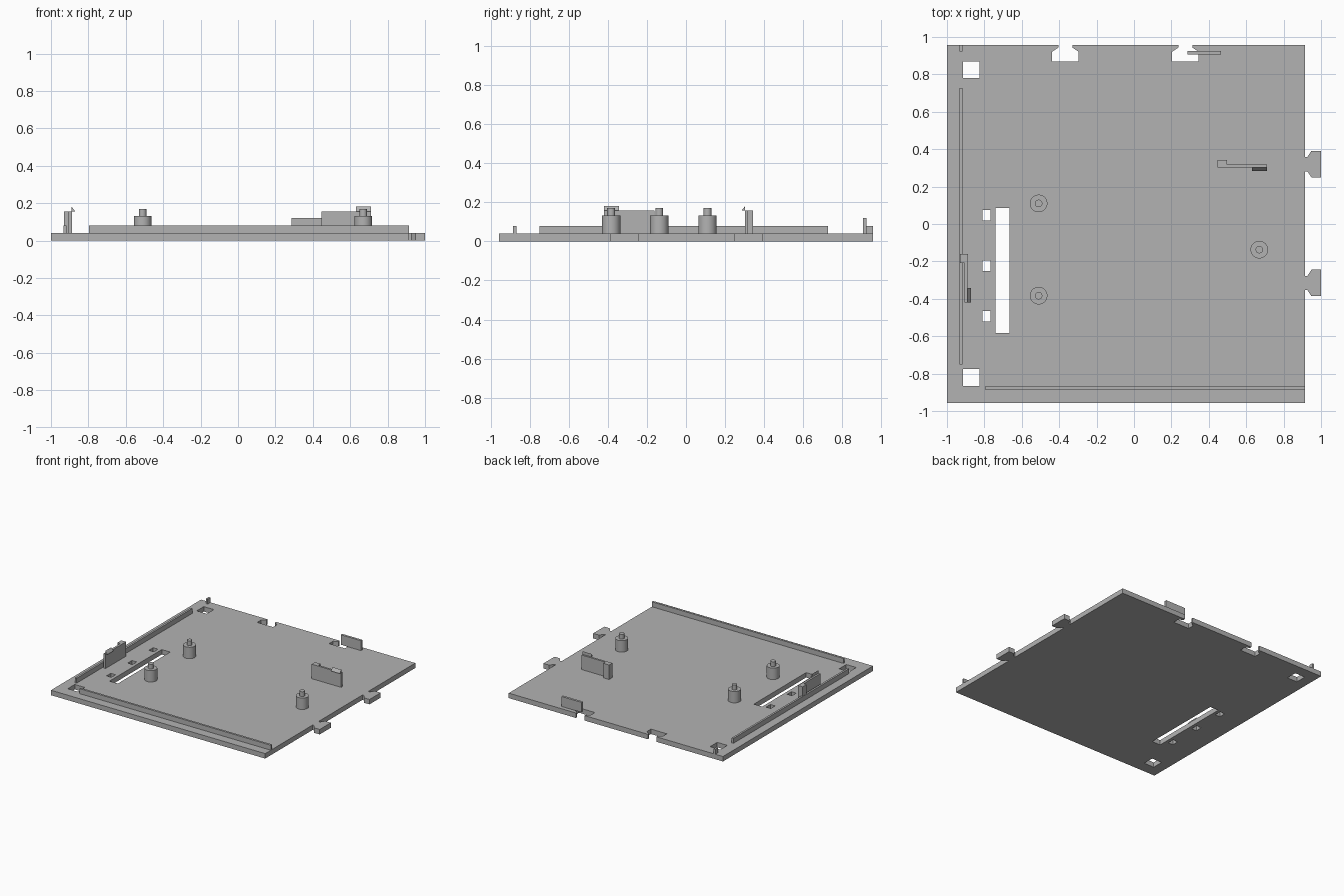
import bpy, bmesh

cube = bpy.data.objects.get("Cube")
if cube:
    bpy.data.objects.remove(cube, do_unlink=True)

BASE = 0.04   # plate thickness
CLIP = 0.157  # height of the snap clips

grey = bpy.data.materials.new("plain grey")
grey.use_nodes = True
colour = (0.45, 0.45, 0.45, 1)
grey.diffuse_color = colour
grey.node_tree.nodes["Principled BSDF"].inputs["Base Color"].default_value = colour


def add_mesh(name, mesh):
    ob = bpy.data.objects.new(name, mesh)
    mesh.materials.clear()
    mesh.materials.append(grey)
    bpy.context.scene.collection.objects.link(ob)
    return ob


def extrude(name, points, offset):
    """Prism from a planar outline of 3D points, pushed along offset."""
    bm = bmesh.new()
    face = bm.faces.new([bm.verts.new(p) for p in points])
    moved = bmesh.ops.extrude_face_region(bm, geom=[face])["geom"]
    bmesh.ops.translate(bm, vec=offset, verts=[v for v in moved if isinstance(v, bmesh.types.BMVert)])
    bmesh.ops.recalc_face_normals(bm, faces=bm.faces)
    mesh = bpy.data.meshes.new(name)
    bm.to_mesh(mesh)
    bm.free()
    return add_mesh(name, mesh)


def rect(x0, x1, y0, y1):
    return [(x0, y0), (x1, y0), (x1, y1), (x0, y1)]


def wall(name, outline, top):
    return extrude(name, [(x, y, BASE) for x, y in outline], (0, 0, top - BASE))


# Base plate: outline with dovetail tabs and matching notches, plus openings
# Half of the dovetail: distance along from the edge, half width
dovetail = [(0, 0.038), (0.014, 0.038), (0.036, 0.071), (0.087, 0.071)]
profile = [(d, -w) for d, w in dovetail] + [(d, w) for d, w in reversed(dovetail)]
outline = [(-1, -0.957), (0.913, -0.957)]
for y in (-0.315, 0.32):
    outline += [(0.913 + d, y + w) for d, w in profile]
outline.append((0.913, 0.957))
for x in (0.275, -0.367):
    outline += [(x - w, 0.957 - d) for d, w in profile]
outline.append((-1, 0.957))

holes = [rect(-0.915, -0.825, 0.78, 0.87), rect(-0.915, -0.825, -0.865, -0.775),
         rect(-0.74, -0.665, -0.582, 0.085)]
holes += [rect(-0.81, -0.767, y, y + 0.055) for y in (-0.52, -0.25, 0.02)]

curve = bpy.data.curves.new("plate_outline", "CURVE")
curve.dimensions = "2D"
curve.fill_mode = "BOTH"
curve.extrude = BASE / 2
for loop in [outline] + holes:
    spline = curve.splines.new("POLY")
    spline.points.add(len(loop) - 1)
    for point, (x, y) in zip(spline.points, loop):
        point.co = (x, y, 0, 1)
    spline.use_cyclic_u = True
helper = bpy.data.objects.new("plate_outline", curve)
bpy.context.scene.collection.objects.link(helper)
bpy.context.view_layer.update()
plate_mesh = bpy.data.meshes.new_from_object(helper.evaluated_get(bpy.context.evaluated_depsgraph_get()))
bpy.data.objects.remove(helper, do_unlink=True)
bm = bmesh.new()
bm.from_mesh(plate_mesh)
bmesh.ops.remove_doubles(bm, verts=bm.verts, dist=0.0005)
bmesh.ops.translate(bm, vec=(0, 0, BASE / 2), verts=bm.verts)
bmesh.ops.recalc_face_normals(bm, faces=bm.faces)
for f in bm.faces:
    f.smooth = False
bm.to_mesh(plate_mesh)
bm.free()
add_mesh("base_plate", plate_mesh)

# Guide rails and small locating walls
wall("front_rail", rect(-0.797, 0.913, -0.885, -0.868), 0.08)
wall("right_rail", rect(-0.932, -0.916, -0.75, 0.727), 0.08)
wall("corner_stop", rect(-0.932, -0.916, 0.922, 0.957), 0.08)
wall("back_stop", rect(0.285, 0.465, 0.905, 0.924), 0.12)

# Snap clips: L-shaped wall with a small triangular catch on top
wall("right_clip", [(-0.93, -0.16), (-0.93, -0.208), (-0.905, -0.208), (-0.905, -0.42),
                    (-0.888, -0.42), (-0.888, -0.16)], CLIP)
extrude("right_catch", [(-0.89, -0.42, CLIP), (-0.871, -0.42, CLIP), (-0.89, -0.42, 0.182)],
        (0, 0.077, 0))
wall("left_clip", [(0.447, 0.343), (0.447, 0.301), (0.71, 0.301), (0.71, 0.317),
                   (0.497, 0.317), (0.497, 0.343)], CLIP)
extrude("left_catch", [(0.632, 0.303, CLIP), (0.632, 0.284, CLIP), (0.632, 0.303, 0.182)],
        (0.078, 0, 0))


# Stepped locating posts
def post(name, x, y):
    bm = bmesh.new()
    for radius, low, high in ((0.047, BASE, 0.132), (0.02, 0.132, 0.17)):
        made = bmesh.ops.create_cone(bm, cap_ends=True, segments=32, radius1=radius,
                                     radius2=radius, depth=high - low)["verts"]
        bmesh.ops.translate(bm, vec=(x, y, (low + high) / 2), verts=made)
    mesh = bpy.data.meshes.new(name)
    bm.to_mesh(mesh)
    bm.free()
    ob = add_mesh(name, mesh)
    bpy.ops.object.select_all(action="DESELECT")
    ob.select_set(True)
    bpy.context.view_layer.objects.active = ob
    bpy.ops.object.shade_smooth_by_angle()


post("back_right_post", -0.51, 0.11)
post("front_right_post", -0.51, -0.383)
post("left_post", 0.67, -0.137)
